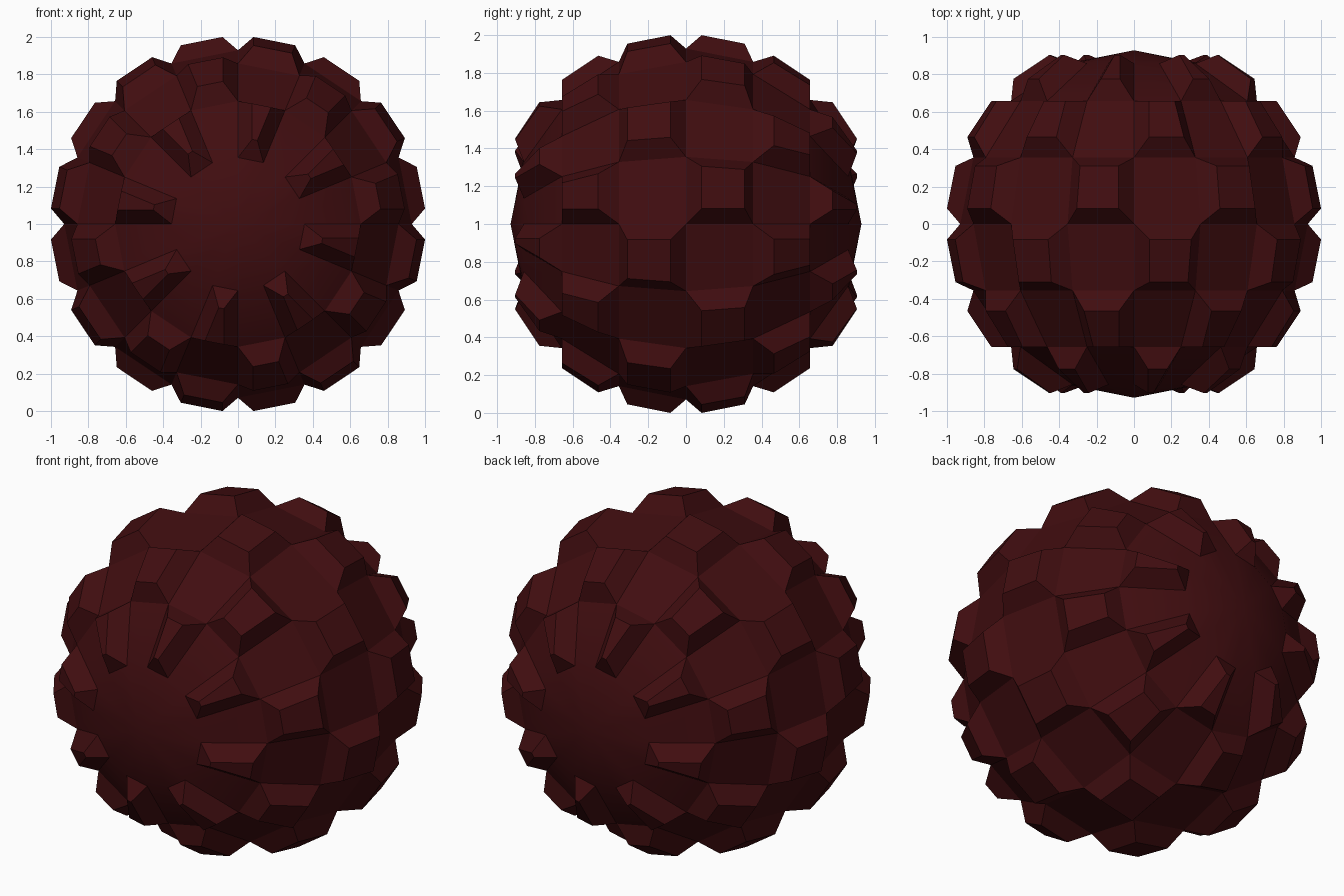
import bpy, bmesh, math
from mathutils import Matrix

cube = bpy.data.objects.get("Cube")
if cube:
    bpy.data.objects.remove(cube, do_unlink=True)

RADIUS, SEGMENTS, RINGS = 0.929, 16, 8
INSET, HEIGHT = 0.065, 0.1

# Dark red material
red = bpy.data.materials.new("dark_red")
red.use_nodes = True
colour = (0.052, 0.004, 0.005, 1)
red.diffuse_color = colour
red.node_tree.nodes["Principled BSDF"].inputs["Base Color"].default_value = colour

# Ball with its poles facing front and back
bm = bmesh.new()
bmesh.ops.create_uvsphere(bm, u_segments=SEGMENTS, v_segments=RINGS, radius=RADIUS,
                          matrix=Matrix.Rotation(math.pi / 2, 4, 'X'))


def is_block(face):
    """Chequer pattern over every cell except the pole caps."""
    c = face.calc_center_median()
    ring = int(math.atan2(math.hypot(c.x, c.z), -c.y) / math.pi * RINGS)
    segment = math.floor(math.atan2(c.z, c.x) / math.tau * SEGMENTS)
    return len(face.verts) == 4 and (ring + segment) % 2 == 0


# Raised blocks with sloping sides
bm.normal_update()
bmesh.ops.inset_individual(bm, faces=[f for f in bm.faces if is_block(f)],
                           thickness=INSET, depth=HEIGHT, use_even_offset=True)

# Stand the ball on the ground
bmesh.ops.translate(bm, verts=bm.verts, vec=(0, 0, -min(v.co.z for v in bm.verts)))

mesh = bpy.data.meshes.new("studded_ball")
bm.to_mesh(mesh)
bm.free()
mesh.materials.append(red)
ball = bpy.data.objects.new("studded_ball", mesh)
bpy.context.collection.objects.link(ball)

# Smooth caps and cells, sharp block edges
bpy.context.view_layer.objects.active = ball
ball.select_set(True)
bpy.ops.object.shade_smooth_by_angle(angle=math.radians(30))
